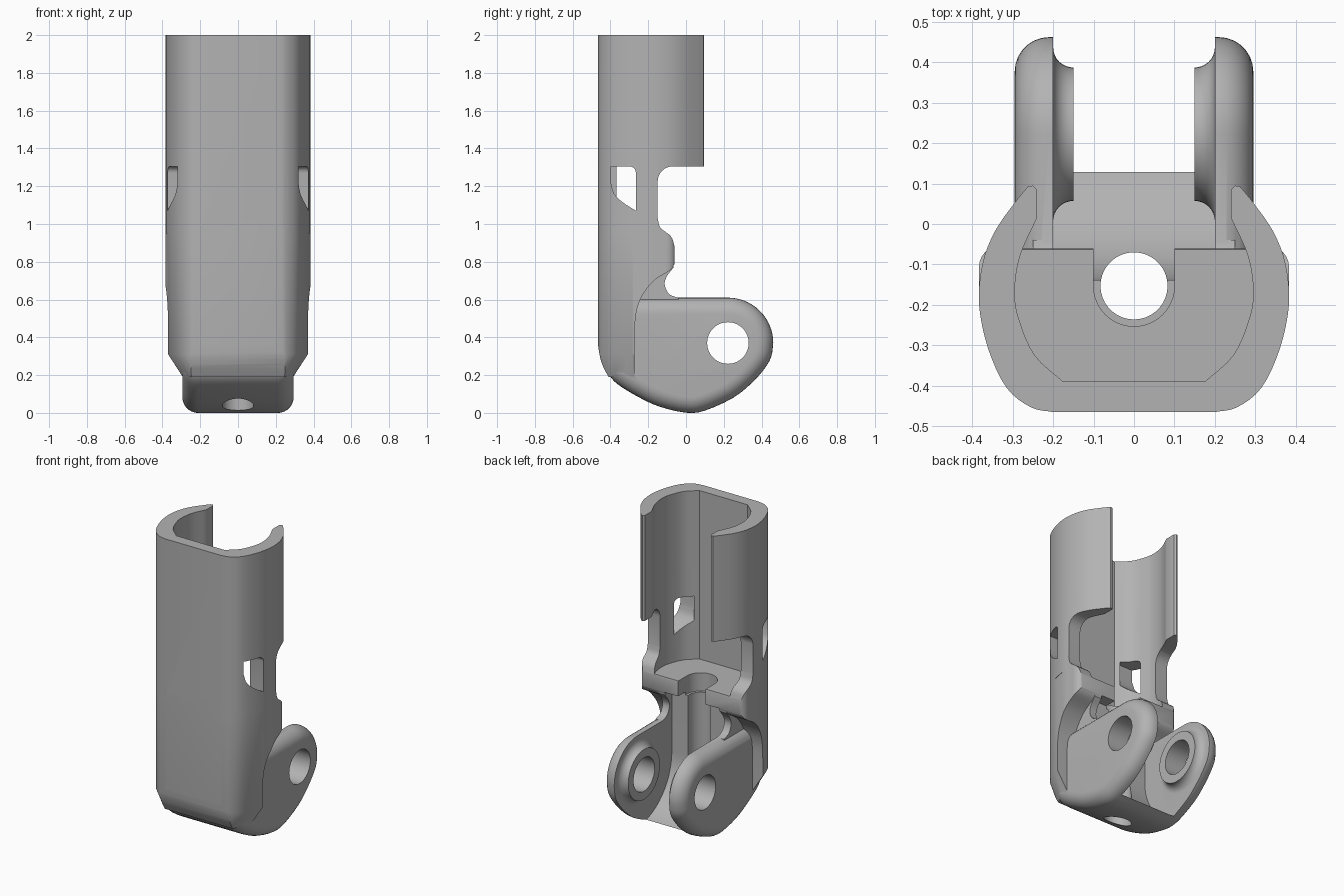
import bpy, bmesh
from math import sin, cos, radians
from mathutils import Vector

cube = bpy.data.objects.get("Cube")
if cube:
    bpy.data.objects.remove(cube, do_unlink=True)

grey = bpy.data.materials.new("matte_grey")
grey.use_nodes = True
colour = (0.45, 0.45, 0.45, 1)
grey.diffuse_color = colour
grey.node_tree.nodes["Principled BSDF"].inputs["Base Color"].default_value = colour

PIVOT = (0.222, 0.37)


def smooth(points, n=4):
    """Catmull-Rom curve through the points."""
    p = [Vector(q) for q in points]
    p = [p[0] * 2 - p[1]] + p + [p[-1] * 2 - p[-2]]
    out = []
    for a, b, c, d in zip(p, p[1:], p[2:], p[3:]):
        for i in range(n):
            t = i / n
            out.append(tuple((b * 2 + (c - a) * t + (a * 2 - b * 5 + c * 4 - d) * t**2
                              + (b * 3 - a - c * 3 + d) * t**3) / 2))
    return out + [tuple(points[-1])]


def arc(centre, r, start, end, n):
    angles = [radians(start + (end - start) * i / n) for i in range(n + 1)]
    return [(centre[0] + r * cos(a), centre[1] + r * sin(a)) for a in angles]


def mirrored(half):
    """Close a right-hand half outline with its mirror image."""
    return half + [(-x, y) for x, y in reversed(half)]


def loft(name, rings, bevel=0.0):
    """Closed solid from equal rings of 3D points."""
    bm = bmesh.new()
    loops = [[bm.verts.new(p) for p in ring] for ring in rings]
    for lo, hi in zip(loops, loops[1:]):
        for i in range(len(lo)):
            j = (i + 1) % len(lo)
            bm.faces.new((lo[i], lo[j], hi[j], hi[i]))
    caps = [bm.faces.new(loops[0][::-1]), bm.faces.new(loops[-1])]
    bmesh.ops.recalc_face_normals(bm, faces=bm.faces[:])
    if bevel:
        rim = [e for f in caps for e in f.edges]
        bmesh.ops.bevel(bm, geom=rim, offset=bevel, segments=7, profile=0.5,
                        affect='EDGES', clamp_overlap=False)
    mesh = bpy.data.meshes.new(name)
    bm.to_mesh(mesh)
    bm.free()
    mesh.materials.append(grey)
    ob = bpy.data.objects.new(name, mesh)
    bpy.context.collection.objects.link(ob)
    return ob


def upright(name, outline, levels):
    """Plan outline lofted through (height, width factor) levels."""
    return loft(name, [[(x * s, y, z) for x, y in outline] for z, s in levels])


def across(name, outline, x0, x1, bevel=0.0):
    """Side outline (y, z) extruded across x."""
    return loft(name, [[(x, y, z) for y, z in outline] for x in (x0, x1)], bevel)


def combine(target, other, operation):
    mod = target.modifiers.new("combine", 'BOOLEAN')
    mod.operation, mod.solver, mod.object = operation, 'EXACT', other
    bpy.context.view_layer.objects.active = target
    bpy.ops.object.modifier_apply(modifier=mod.name)
    bpy.data.objects.remove(other, do_unlink=True)


# Upper sleeve, open at the back
front_arc = [(0.2, -0.465), (0.255, -0.453), (0.315, -0.405), (0.36, -0.31), (0.383, -0.2)]
sleeve_half = smooth(front_arc + [(0.375, -0.1), (0.345, -0.02), (0.297, 0.05), (0.262, 0.093)])
body = upright("finger_link", mirrored(sleeve_half + [(0.25, 0.095), (0.24, 0.085)]),
               [(0.95, 1), (2, 1)])
back_cut = [(0.3, 0.8), (-0.15, 0.8)] + arc((-0.07, 1.225), 0.08, 180, 90, 8) + [(0.3, 1.305)]
combine(body, across("back_cut", back_cut, -1, 1), 'DIFFERENCE')

# Lower body, trimmed to its side outline
low_half = smooth(front_arc) + [(0.383, -0.11)] + arc((0.333, -0.105), 0.05, 0, 90, 6)
lower = upright("lower_body", mirrored(low_half), [(0.19, 0.79), (0.31, 1), (1.03, 1)])
side = smooth([(-0.405, 0.18), (-0.445, 0.26), (-0.463, 0.34), (-0.47, 0.42)])
side += [(-0.47, 1.1), (-0.15, 1.1)]
side += smooth([(-0.15, 1.03), (-0.135, 0.98), (-0.08, 0.935), (-0.06, 0.88)])
side += smooth([(-0.06, 0.79), (-0.085, 0.755), (-0.17, 0.7), (-0.235, 0.615),
                (-0.265, 0.52), (-0.272, 0.4)])
side += [(-0.272, 0.18)]
combine(lower, across("side_trim", side, -1, 1), 'INTERSECT')
combine(body, lower, 'UNION')

# Rounded fork body that carries the hinge
fork = smooth([(-0.43, 0.32), (-0.425, 0.26), (-0.405, 0.2), (-0.36, 0.15), (-0.25, 0.083),
               (-0.14, 0.033), (0, 0.001), (0.1, 0.012), (0.25, 0.08), (0.35, 0.16),
               (0.42, 0.24), (0.452, 0.3), (0.462, 0.37)], 3)
fork += arc(PIVOT, 0.24, 6, 90, 16) + [(-0.43, 0.61)]
combine(body, across("fork", fork, -0.295, 0.295, 0.085), 'UNION')

# Neck between the fork and the floor of the sleeve
neck = [(-0.38, 0.5), (-0.38, 0.82), (-0.065, 0.82)]
neck += smooth([(-0.065, 0.77), (-0.1, 0.725), (-0.113, 0.68), (-0.09, 0.63), (-0.04, 0.608)])
neck += [(-0.04, 0.5)]
combine(body, across("neck", neck, -0.25, 0.25), 'UNION')

# Sleeve cavity
inner = smooth([(0.175, -0.39), (0.245, -0.325), (0.283, -0.24), (0.295, -0.17),
                (0.282, -0.08), (0.24, 0.015)])
combine(body, upright("sleeve_cavity", mirrored(inner + [(0.24, 0.3)]), [(0.89, 1), (2.1, 1)]),
        'DIFFERENCE')

# Swing clearance between the fork arms
swing = arc(PIVOT, 0.36, 180, 360, 40) + [(0.582, 0.79), (-0.138, 0.79)]
combine(body, across("swing_clearance", swing, -0.2, 0.2), 'DIFFERENCE')

# Floor notch and vertical bore
notch = [(0.1, 0)] + arc((0, -0.153), 0.1, 0, -180, 24) + [(-0.1, 0)]
combine(body, upright("notch", notch, [(0.77, 1), (0.95, 1)]), 'DIFFERENCE')
bore = arc((0, -0.153), 0.083, 0, 350, 35)
combine(body, upright("bore", bore, [(-0.1, 1), (0.95, 1)]), 'DIFFERENCE')

# Side windows and flared hinge bosses
window = [(-0.398, 1.305)] + arc((-0.3, 1.27), 0.035, 90, 0, 5)
window += smooth([(-0.265, 1.07), (-0.335, 1.115), (-0.38, 1.16), (-0.398, 1.22)])
flare = [(0.15, 0.1), (0.15, 0.165)] + arc((0.15, 0.215), 0.05, -80, 0, 7) + [(0.22, 0.215), (0.22, 0.1)]
for s in (1, -1):
    combine(body, across("window", window, 0.2 * s, 0.6 * s), 'DIFFERENCE')
    rings = [[(x * s, y, z) for y, z in arc(PIVOT, r, 0, 352.5, 47)] for x, r in flare[1:-1]]
    combine(body, loft("boss", rings), 'UNION')

# Hinge pin hole
combine(body, across("pin_hole", arc(PIVOT, 0.11, 0, 352.5, 47), -1, 1), 'DIFFERENCE')

bpy.ops.object.select_all(action='DESELECT')
body.select_set(True)
bpy.context.view_layer.objects.active = body
bpy.ops.object.shade_smooth_by_angle(angle=radians(32))
